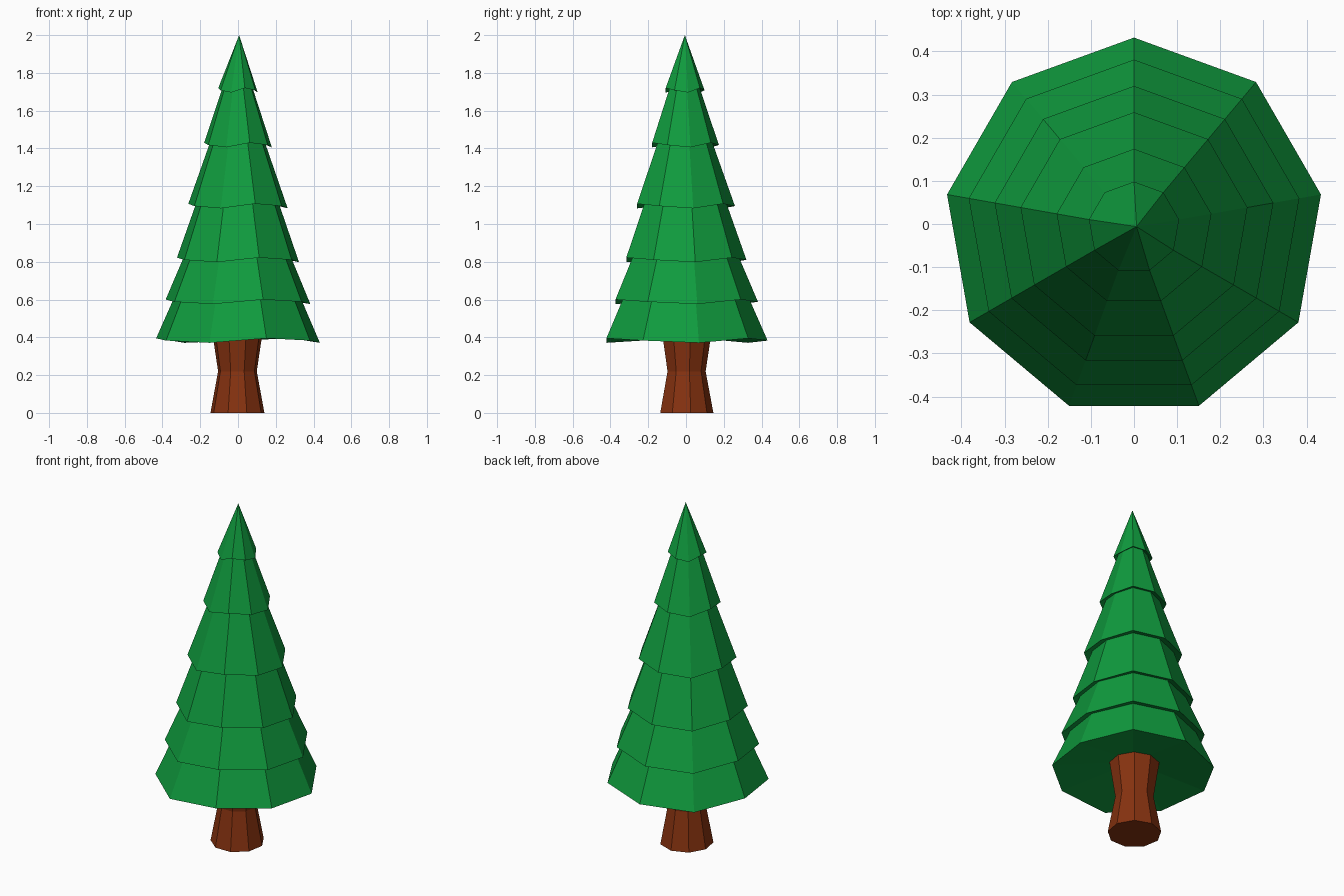
import bpy, bmesh, math

if "Cube" in bpy.data.objects:
    bpy.data.objects.remove(bpy.data.objects["Cube"])

SIDES = 9


def material(name, rgb):
    m = bpy.data.materials.new(name)
    m.diffuse_color = (*rgb, 1)
    m.use_nodes = True
    m.node_tree.nodes["Principled BSDF"].inputs["Base Color"].default_value = m.diffuse_color
    return m


def ring(bm, r, z, cx, cy, wobble=0.0):
    """Nine points with one on +y; the wobble gives an uneven edge."""
    steps = (0, -1, 1)
    return [bm.verts.new((cx + r * math.cos(math.radians(90 + 40 * k)),
                          cy + r * math.sin(math.radians(90 + 40 * k)),
                          z + wobble * steps[k % 3])) for k in range(SIDES)]


def loft(name, rings, mat, centre=(0, 0), apex=None):
    """Skin a stack of (radius, height, wobble) rings and close both ends."""
    bm = bmesh.new()
    loops = [ring(bm, r, z, *centre, w) for r, z, w in rings]
    for a, b in zip(loops, loops[1:]):
        for k in range(SIDES):
            n = (k + 1) % SIDES
            bm.faces.new((a[k], a[n], b[n], b[k]))
    bm.faces.new(loops[0][::-1])
    if apex:
        tip = bm.verts.new(apex)
        for k in range(SIDES):
            bm.faces.new((loops[-1][k], loops[-1][(k + 1) % SIDES], tip))
    else:
        bm.faces.new(loops[-1])
    bmesh.ops.recalc_face_normals(bm, faces=bm.faces)
    me = bpy.data.meshes.new(name)
    bm.to_mesh(me)
    bm.free()
    me.materials.append(mat)
    ob = bpy.data.objects.new(name, me)
    bpy.context.collection.objects.link(ob)
    return ob


green = material("needle green", (0.005, 0.33, 0.048))
brown = material("bark brown", (0.24, 0.032, 0.005))

# Trunk: pinched in the middle, flaring into the foliage
loft("trunk", [(0.145, 0, 0), (0.104, 0.22, 0), (0.138, 0.445, 0)],
     brown, (-0.003, 0))

# Foliage: each tier is (rim radius, rim height, radius tucked under the next rim)
tiers = [(0.44, 0.383, 0.343), (0.389, 0.588, 0.288), (0.328, 0.81, 0.222),
         (0.267, 1.095, 0.147), (0.182, 1.418, 0.08), (0.106, 1.708, 0)]
profile = [(0.13, 0.43, 0)]
for i, (r, z, tuck) in enumerate(tiers):
    profile.append((r, z, 0.012))
    if tuck:
        profile.append((tuck, tiers[i + 1][1] + 0.015, 0.008))
loft("foliage", profile, green, (0, -0.008), (0.006, -0.006, 2.0))
